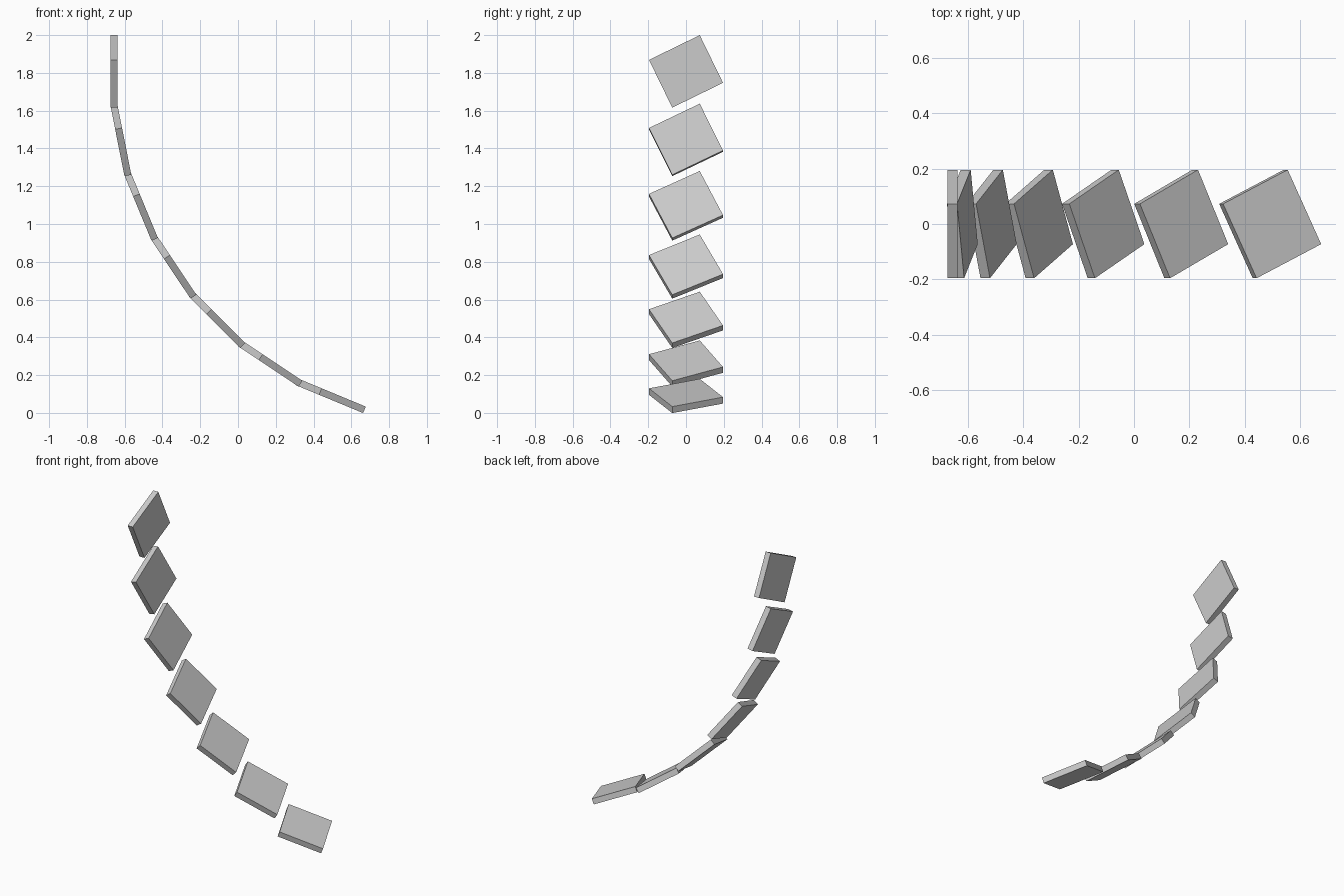
import bpy
from math import radians, sin, cos
from mathutils import Matrix, Vector

default = bpy.data.objects.get("Cube")
if default:
    bpy.data.objects.remove(default, do_unlink=True)

# Single grey finish
grey = bpy.data.materials.new("light_grey")
grey.use_nodes = True
colour = (0.6, 0.6, 0.6, 1)
grey.diffuse_color = colour
grey.node_tree.nodes["Principled BSDF"].inputs["Base Color"].default_value = colour

COUNT = 7
STEP = radians(11.25)            # tilt added by each tile
RADIUS = 1.86                    # arc through the tile centres
SPIN = radians(26)               # turn of each tile in its own plane
SIZE = Vector((0.037, 0.299, 0.281))
TOP = Vector((-0.656, 0, 1.808))  # centre of the upright tile


def add_tile(index):
    angle = index * STEP
    centre = TOP + RADIUS * Vector((1 - cos(angle), 0, -sin(angle)))
    bpy.ops.mesh.primitive_cube_add(size=1)
    tile = bpy.context.object
    tile.name = f"tile_{index + 1}"
    tile.data.materials.append(grey)
    tile.matrix_world = (Matrix.Translation(centre)
                         @ Matrix.Rotation(-angle, 4, 'Y')
                         @ Matrix.Rotation(SPIN, 4, 'X')
                         @ Matrix.Diagonal(SIZE).to_4x4())


# Tiles sweep down the arc from upright to nearly flat
for i in range(COUNT):
    add_tile(i)
